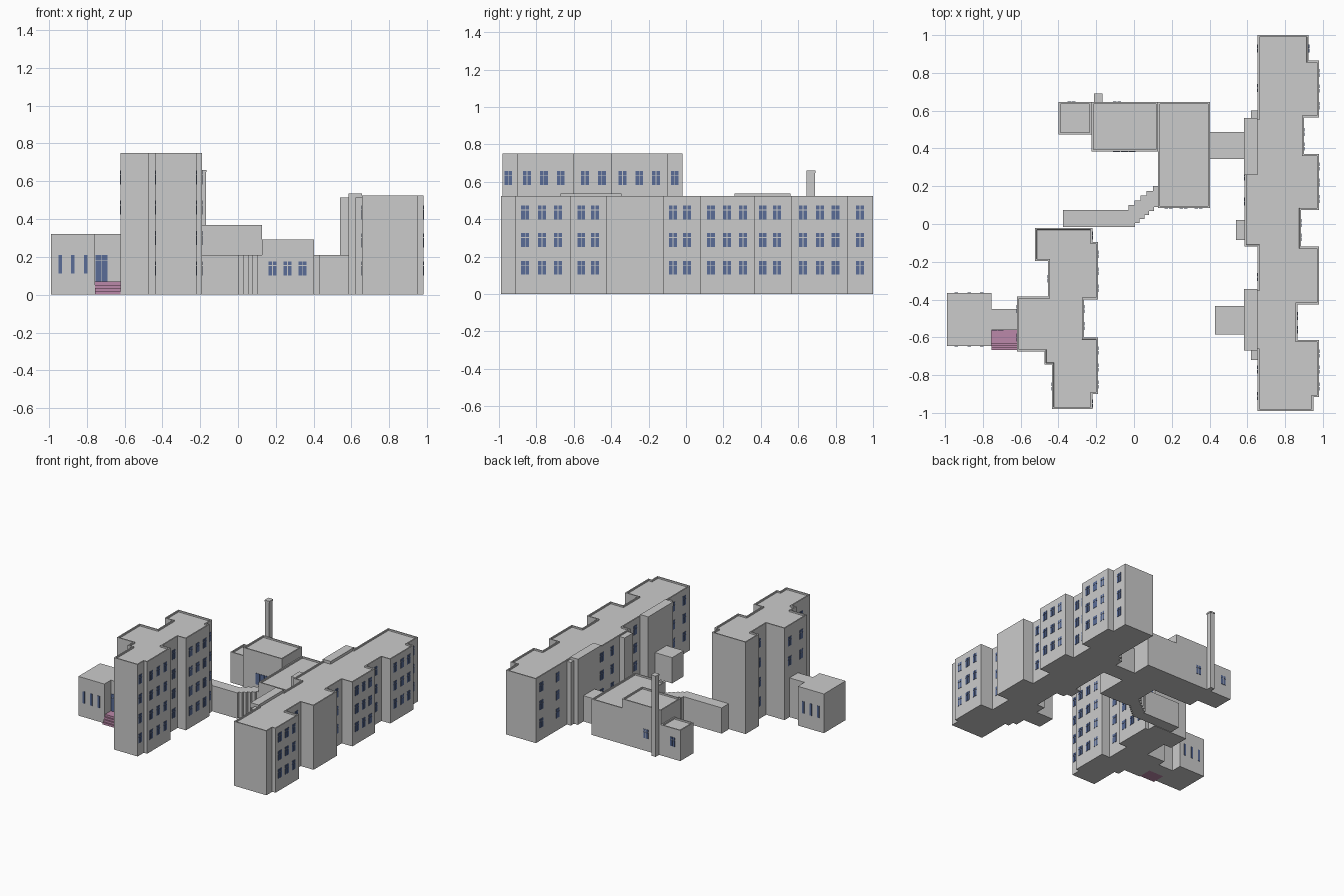
import bpy, bmesh
from mathutils import Matrix, Vector

if "Cube" in bpy.data.objects:
    bpy.data.objects.remove(bpy.data.objects["Cube"])


def material(name, rgb):
    m = bpy.data.materials.new(name)
    m.diffuse_color = (*rgb, 1)
    m.use_nodes = True
    m.node_tree.nodes["Principled BSDF"].inputs["Base Color"].default_value = m.diffuse_color
    return m


GLASS = material("window_blue", (0.10, 0.15, 0.31))
PINK = material("step_pink", (0.50, 0.25, 0.40))


def finish(bm, name, mat=None):
    bmesh.ops.recalc_face_normals(bm, faces=bm.faces)
    me = bpy.data.meshes.new(name)
    bm.to_mesh(me)
    bm.free()
    ob = bpy.data.objects.new(name, me)
    bpy.context.collection.objects.link(ob)
    if mat:
        me.materials.append(mat)
    return ob


def add_box(bm, x0, x1, y0, y1, z0, z1):
    size = Vector((x1 - x0, y1 - y0, z1 - z0))
    mid = Vector((x0 + x1, y0 + y1, z0 + z1)) / 2
    bmesh.ops.create_cube(bm, size=1, matrix=Matrix.Translation(mid) @ Matrix.Diagonal((*size, 1)))


def box(name, *b, mat=None):
    bm = bmesh.new()
    add_box(bm, *b)
    return finish(bm, name, mat)


def block(name, outline, h, parapet=True):
    """Extruded outline with an optional raised roof rim."""
    bm = bmesh.new()
    lo = [bm.verts.new((x, y, 0)) for x, y in outline]
    hi = [bm.verts.new((x, y, h)) for x, y in outline]
    n = len(outline)
    for i in range(n):
        j = (i + 1) % n
        bm.faces.new((lo[i], lo[j], hi[j], hi[i]))
    bm.faces.new(lo)
    top = bm.faces.new(hi)
    bmesh.ops.recalc_face_normals(bm, faces=bm.faces)
    if parapet:
        bmesh.ops.inset_region(bm, faces=[top], thickness=0.01, use_even_offset=True)
        bmesh.ops.inset_region(bm, faces=[top], thickness=0.0005, depth=-0.012, use_even_offset=True)
    return finish(bm, name)


def rect(x0, x1, y0, y1):
    return [(x0, y0), (x1, y0), (x1, y1), (x0, y1)]


def pane(bm, axis, wall, a0, a1, z0, z1, t=0.003):
    if axis == "x":
        add_box(bm, wall - t, wall + t, a0, a1, z0, z1)
    else:
        add_box(bm, a0, a1, wall - t, wall + t, z0, z1)


def windows(name, axis, walls, rows):
    """Four-pane windows; walls is a list of (wall position, centres along it)."""
    bm = bmesh.new()
    for wall, centres in walls:
        for c in centres:
            for z in rows:
                for a0, a1 in ((-0.021, -0.002), (0.002, 0.021)):
                    pane(bm, axis, wall, c + a0, c + a1, z - 0.037, z + 0.012)
                    pane(bm, axis, wall, c + a0, c + a1, z + 0.016, z + 0.037)
    return finish(bm, name, GLASS)


# Long east wing
block("east_wing", [
    (0.655, 1), (0.925, 1), (0.925, 0.865), (0.98, 0.865), (0.98, 0.565), (0.90, 0.565),
    (0.90, 0.37), (0.98, 0.37), (0.98, 0.075), (0.885, 0.075), (0.885, -0.12), (0.98, -0.12),
    (0.98, -0.425), (0.865, -0.425), (0.865, -0.615), (0.98, -0.615), (0.98, -0.915),
    (0.95, -0.915), (0.95, -0.99), (0.655, -0.99), (0.655, -0.67), (0.585, -0.67),
    (0.585, -0.345), (0.655, -0.345), (0.655, -0.12), (0.585, -0.12), (0.585, 0.56),
    (0.655, 0.56)], 0.525)
for y0, y1 in ((-0.67, -0.345), (0.26, 0.56)):
    box("stairwell_roof", 0.583, 0.655, y0, y1, 0.50, 0.536)
for y0, y1 in ((-0.72, -0.67), (0.56, 0.60)):
    box("wall_fin", 0.62, 0.655, y0, y1, 0, 0.515)
box("west_bay", 0.54, 0.585, -0.085, 0.02, 0, 0.515)
box("side_porch", 0.43, 0.585, -0.585, -0.435, 0, 0.21)

floors = (0.14, 0.288, 0.435)
windows("east_wing_outer_windows", "x", [
    (0.98, (-0.86, -0.77, -0.685, 0.133, 0.219, 0.305, 0.626, 0.717, 0.80)),
    (0.865, (-0.56, -0.487)), (0.885, (-0.07, 0.005)), (0.90, (0.41, 0.487)),
    (0.925, (0.93,))], floors)
windows("east_wing_inner_windows", "x", [
    (0.655, (0.93, 0.72, -0.28, -0.77, -0.91)), (0.585, (0.25, 0.12))], floors)

# Tall west tower
block("west_tower", [
    (-0.525, -0.02), (-0.22, -0.02), (-0.22, -0.095), (-0.19, -0.095), (-0.19, -0.40),
    (-0.265, -0.40), (-0.265, -0.60), (-0.19, -0.60), (-0.19, -0.90), (-0.22, -0.90),
    (-0.22, -0.98), (-0.435, -0.98), (-0.435, -0.745), (-0.475, -0.745), (-0.475, -0.675),
    (-0.62, -0.675), (-0.62, -0.385), (-0.455, -0.385), (-0.455, -0.195), (-0.525, -0.195)], 0.75)
floors = (0.14, 0.30, 0.46, 0.62)
windows("tower_east_windows", "x", [
    (-0.22, (-0.95, -0.06)), (-0.19, (-0.85, -0.76, -0.67, -0.34, -0.25, -0.16)),
    (-0.265, (-0.54, -0.45))], floors)
windows("tower_west_windows", "x", [(-0.455, (-0.29,)), (-0.435, (-0.86,))], floors)
windows("tower_bay_windows", "x", [(-0.62, (-0.45, -0.60))], floors[2:])

# Entrance annex, its link, steps and glazing
box("entrance_annex", -0.99, -0.755, -0.645, -0.365, 0, 0.32)
box("annex_link", -0.755, -0.62, -0.56, -0.45, 0, 0.32)
for i in range(4):
    box("entrance_step", -0.755, -0.62, -0.668 + i * 0.0105, -0.56, i * 0.0175, (i + 1) * 0.0175, mat=PINK)
bm = bmesh.new()
for wall in (-0.645, -0.365):
    for x in (-0.94, -0.873, -0.805):
        pane(bm, "y", wall, x - 0.009, x + 0.009, 0.113, 0.21)
finish(bm, "annex_windows", GLASS)
bm = bmesh.new()
for x in (-0.753, -0.720):
    pane(bm, "y", -0.56, x, x + 0.03, 0.07, 0.178)
    pane(bm, "y", -0.56, x, x + 0.03, 0.182, 0.21)
finish(bm, "entrance_door", GLASS)

# Low central blocks with chimney
block("central_hall", rect(0.127, 0.402, 0.085, 0.645), 0.293)
block("central_raised_block", rect(-0.225, 0.127, 0.385, 0.645), 0.368)
block("central_end_block", rect(-0.40, -0.225, 0.475, 0.645), 0.25)
box("chimney", -0.208, -0.17, 0.645, 0.69, 0, 0.648)
box("chimney_cap", -0.211, -0.167, 0.643, 0.692, 0.648, 0.66)
windows("hall_front_windows", "y", [(0.085, (0.183, 0.262, 0.342))], (0.14,))
windows("hall_back_windows", "y", [(0.645, (-0.09, -0.33))], (0.14,))
bm = bmesh.new()
for i in range(3):
    pane(bm, "y", 0.385, -0.11 + i * 0.041, -0.073 + i * 0.041, 0.10, 0.19)
finish(bm, "hall_wide_window", GLASS)

# Link corridors, one with a stepped diagonal bend
box("east_corridor", 0.402, 0.585, 0.345, 0.487, 0, 0.21)
path = [(-0.375, 0.075), (-0.375, -0.015), (0.005, -0.015)]
for i in range(5):
    x, y = 0.005 + i * 0.025, -0.015 + i * 0.021
    path += [(x, y + 0.021), (x + 0.025, y + 0.021)]
path += [(0.13, 0.20)]
for i in range(5):
    x, y = 0.10 - i * 0.0325, 0.20 - i * 0.025
    path += [(x, y), (x, y - 0.025)]
block("stepped_corridor", path, 0.21, parapet=False)
